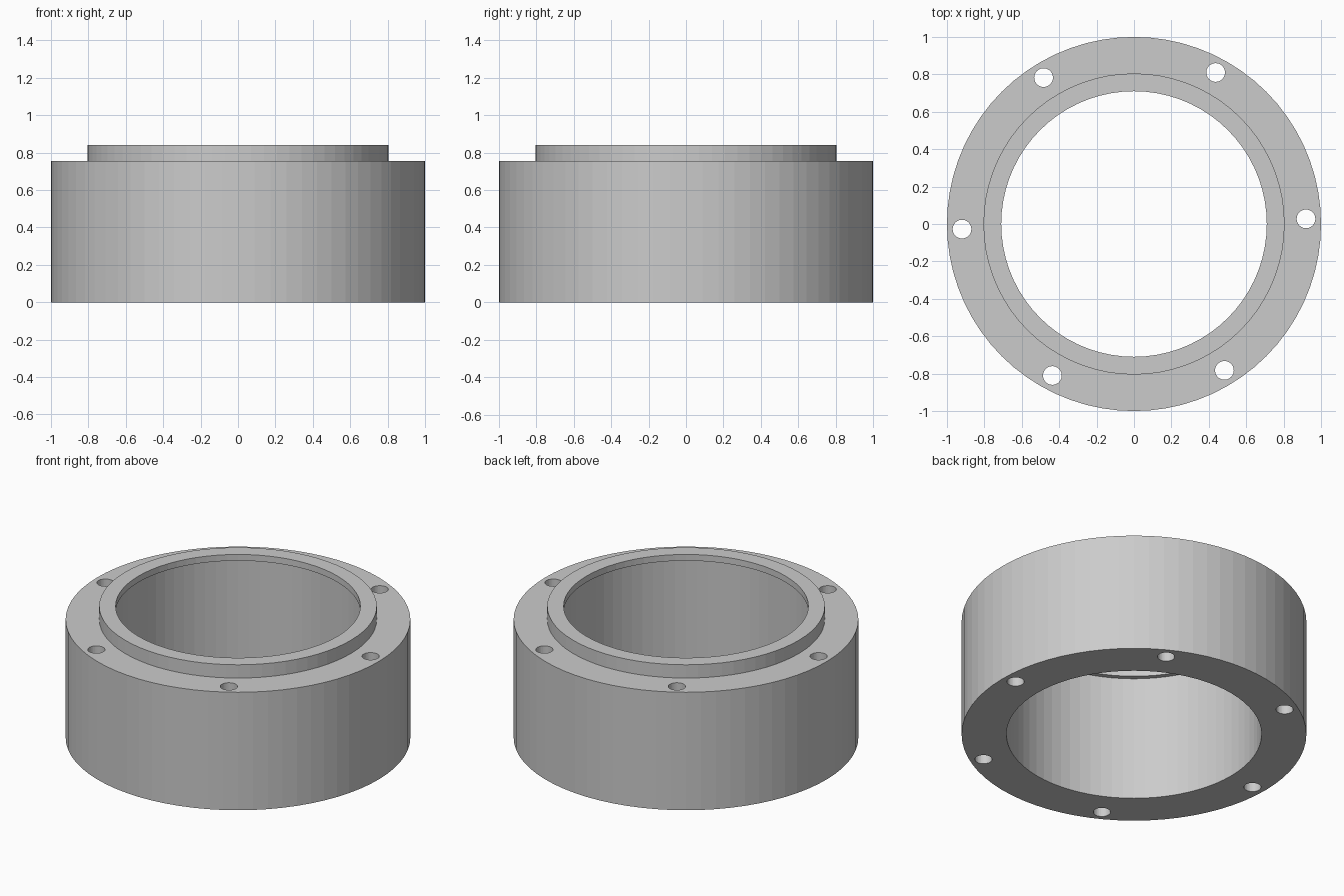
import bpy
import bmesh
import math
from mathutils import Matrix, Vector

cube = bpy.data.objects.get("Cube")
if cube:
    bpy.data.objects.remove(cube, do_unlink=True)

SEGMENTS = 72
HOLES = 6
HOLE_CIRCLE, HOLE_RADIUS = 0.92, 0.05
HOLE_START = math.radians(1.7)


def new_object(name, bm):
    bmesh.ops.recalc_face_normals(bm, faces=bm.faces)
    mesh = bpy.data.meshes.new(name)
    bm.to_mesh(mesh)
    bm.free()
    obj = bpy.data.objects.new(name, mesh)
    bpy.context.collection.objects.link(obj)
    return obj


# Plain grey material
grey = bpy.data.materials.new("plain_grey")
grey.use_nodes = True
colour = (0.6, 0.6, 0.6, 1)
grey.diffuse_color = colour
grey.node_tree.nodes["Principled BSDF"].inputs["Base Color"].default_value = colour

# Ring section (radius, height): body, raised collar, inner lip, bore
profile = [(1, 0), (1, 0.755), (0.805, 0.755), (0.805, 0.84),
           (0.71, 0.84), (0.71, 0.8), (0.74, 0.8), (0.74, 0)]
bm = bmesh.new()
verts = [bm.verts.new((r, 0, z)) for r, z in profile]
edges = [bm.edges.new((v, verts[i - 1])) for i, v in enumerate(verts)]
bmesh.ops.spin(bm, geom=verts + edges, cent=(0, 0, 0), axis=(0, 0, 1),
               angle=math.tau, steps=SEGMENTS, use_merge=True)
bmesh.ops.remove_doubles(bm, verts=bm.verts, dist=1e-4)
ring = new_object("flanged_ring", bm)
ring.data.materials.append(grey)

# Bolt hole cutters, evenly spaced
bm = bmesh.new()
for i in range(HOLES):
    a = HOLE_START + i * math.tau / HOLES
    centre = Vector((HOLE_CIRCLE * math.cos(a), HOLE_CIRCLE * math.sin(a), 0.4))
    bmesh.ops.create_cone(bm, cap_ends=True, segments=32, radius1=HOLE_RADIUS,
                          radius2=HOLE_RADIUS, depth=1.2,
                          matrix=Matrix.Translation(centre))
cutter = new_object("bolt_hole_cutter", bm)
cutter.data.materials.append(grey)
cutter.hide_render = True

# Drill the holes, then discard the cutter
drill = ring.modifiers.new("bolt_holes", "BOOLEAN")
drill.operation = "DIFFERENCE"
drill.solver = "EXACT"
drill.object = cutter
bpy.context.view_layer.objects.active = ring
ring.select_set(True)
bpy.ops.object.modifier_apply(modifier=drill.name)
bpy.data.objects.remove(cutter, do_unlink=True)
